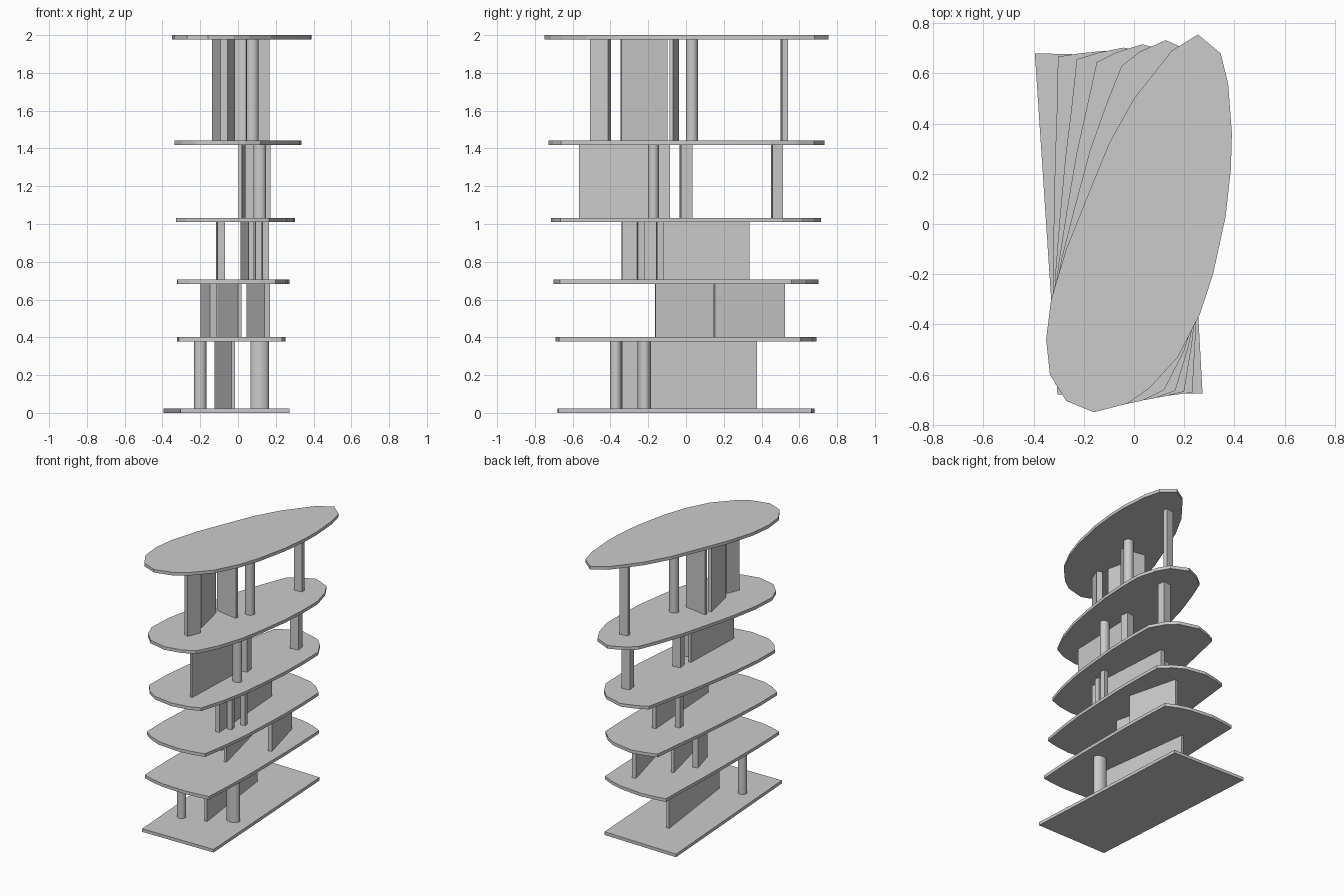
import bpy, bmesh, math
from mathutils import Vector

cube = bpy.data.objects.get("Cube")
if cube:
    bpy.data.objects.remove(cube, do_unlink=True)

grey = bpy.data.materials.new("concrete_grey")
grey.use_nodes = True
colour = (0.6, 0.6, 0.6, 1)
grey.diffuse_color = colour
grey.node_tree.nodes["Principled BSDF"].inputs["Base Color"].default_value = colour


def prism(name, outline, z0, z1):
    """Extrude a flat outline from z0 to z1."""
    bm = bmesh.new()
    face = bm.faces.new([bm.verts.new((x, y, z0)) for x, y in outline])
    new = bmesh.ops.extrude_face_region(bm, geom=[face])["geom"]
    bmesh.ops.translate(bm, vec=(0, 0, z1 - z0),
                        verts=[v for v in new if isinstance(v, bmesh.types.BMVert)])
    bmesh.ops.recalc_face_normals(bm, faces=bm.faces)
    mesh = bpy.data.meshes.new(name)
    bm.to_mesh(mesh)
    bm.free()
    mesh.materials.append(grey)
    obj = bpy.data.objects.new(name, mesh)
    bpy.context.collection.objects.link(obj)
    return obj


def wall(name, level, start, end, thick=0.02):
    """Thin straight wall between two plan points."""
    a, b = Vector(start), Vector(end)
    side = (b - a).normalized().orthogonal() * thick / 2
    prism(name, [a + side, b + side, b - side, a - side], *storey(level))


def post(name, level, x, y, w, d, turn=8):
    """Square post, slightly turned."""
    c, s = math.cos(math.radians(turn)), math.sin(math.radians(turn))
    pts = [(x + c * u - s * v, y + s * u + c * v)
           for u, v in ((-w / 2, -d / 2), (w / 2, -d / 2), (w / 2, d / 2), (-w / 2, d / 2))]
    prism(name, pts, *storey(level))


def column(name, level, x, y, rx, ry):
    """Round column with smooth sides."""
    pts = [(x + rx * math.cos(i * math.tau / 24), y + ry * math.sin(i * math.tau / 24))
           for i in range(24)]
    obj = prism(name, pts, *storey(level))
    for f in obj.data.polygons:
        f.use_smooth = abs(f.normal.z) < 0.5


# Floor heights (underside) and slab thickness
floors = [0, 0.378, 0.683, 1.01, 1.418, 1.977]
slab = 0.023


def storey(level):
    return floors[level] + slab, floors[level + 1]


# Ground outline corners; each side morphs into a run of roof outline points.
# Each roof point is (x, y, fraction along the ground side).
corners = [(-0.395, 0.68), (0.2, 0.665), (0.273, -0.675), (-0.305, -0.68)]
roof_sides = [
    [(0.087, 0.61, 0), (0.15, 0.69, 0.16), (0.255, 0.755, 0.33),
     (0.345, 0.68, 0.66), (0.375, 0.56, 0.83)],
    [(0.39, 0.36, 0), (0.386, 0.22, 0.17), (0.365, 0.03, 0.33), (0.315, -0.2, 0.5),
     (0.262, -0.36, 0.67), (0.175, -0.53, 0.83)],
    [(0.06, -0.655, 0), (-0.025, -0.715, 0.16), (-0.16, -0.75, 0.33),
     (-0.27, -0.705, 0.66), (-0.335, -0.6, 0.83)],
    [(-0.35, -0.46, 0), (-0.33, -0.3, 0.17), (-0.27, -0.1, 0.33), (-0.19, 0.1, 0.5),
     (-0.1, 0.32, 0.67), (0, 0.5, 0.83)],
]

# Floor slabs blending from rectangle to leaning oval
for i, z in enumerate(floors):
    t = z / floors[-1]
    outline = []
    for k, side in enumerate(roof_sides):
        a, b = Vector(corners[k]), Vector(corners[(k + 1) % 4])
        for x, y, u in side:
            outline.append(a.lerp(b, u).lerp(Vector((x, y)), t))
    prism(f"floor_slab_{i + 1}", outline, z, z + slab)

# First storey
wall("long_wall_1", 0, (-0.025, -0.34), (-0.115, 0.375))
column("small_column_1", 0, -0.2, -0.372, 0.032, 0.03)
column("large_column_1", 0, 0.115, -0.22, 0.05, 0.036)

# Second storey
wall("right_wall_2", 1, (0.155, 0.15), (0.06, 0.52), 0.03)
wall("middle_wall_2", 1, (0.01, -0.163), (-0.1, 0.3))
wall("short_wall_2", 1, (-0.13, -0.03), (-0.18, 0.15), 0.04)

# Third storey
wall("long_wall_3", 2, (0.07, -0.34), (0.027, 0.335), 0.03)
post("front_post_3", 2, 0.108, -0.24, 0.036, 0.036)
post("side_post_3", 2, 0.145, -0.138, 0.036, 0.036)
post("back_post_3", 2, -0.092, 0.21, 0.04, 0.05)

# Fourth storey
wall("front_wall_4", 3, (0.012, -0.565), (0.03, -0.085))
column("round_column_4", 3, 0.115, -0.172, 0.034, 0.029)
post("middle_post_4", 3, 0.06, 0, 0.058, 0.06)
post("back_post_4", 3, 0.138, 0.482, 0.062, 0.057)

# Fifth storey
wall("front_wall_5", 4, (-0.075, -0.5), (-0.035, -0.405), 0.04)
wall("side_wall_5", 4, (-0.07, -0.345), (-0.125, -0.1), 0.025)
wall("cross_wall_5", 4, (-0.13, -0.048), (0.045, -0.078))
column("round_column_5", 4, 0.075, 0.032, 0.034, 0.032)
post("back_post_5", 4, 0.135, 0.52, 0.062, 0.032)
